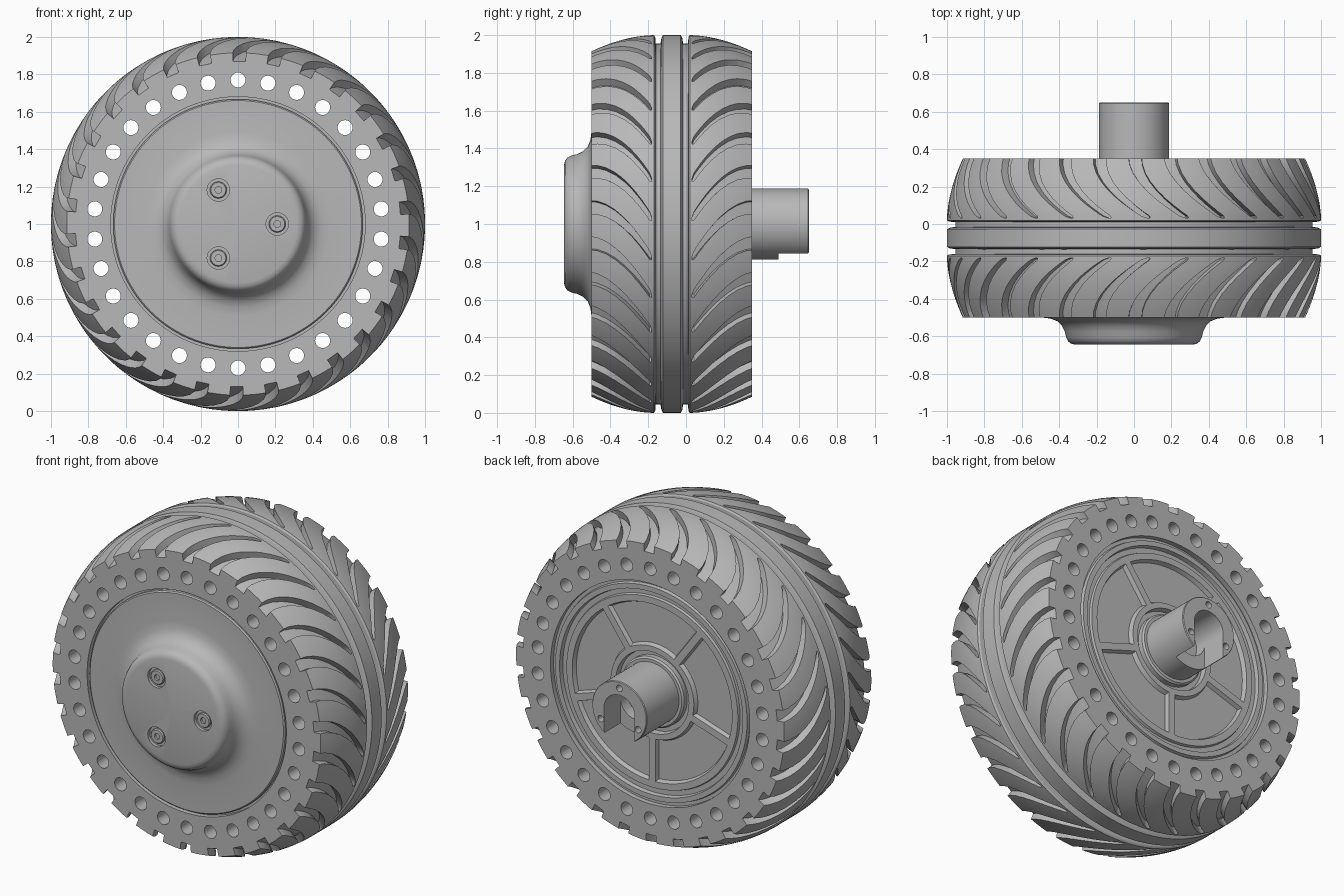
import bpy
import bmesh
from math import sin, cos, asin, radians, pi
from mathutils import Vector

default = bpy.data.objects.get("Cube")
if default:
    bpy.data.objects.remove(default, do_unlink=True)

grey = bpy.data.materials.new("plain_grey")
grey.use_nodes = True
colour = (0.48, 0.48, 0.48, 1)
grey.diffuse_color = colour
grey.node_tree.nodes["Principled BSDF"].inputs["Base Color"].default_value = colour

MID = -0.075      # middle plane of the tyre
HALF = 0.425      # half width of the tyre
COUNT = 30        # tread blocks and side holes


def polar(r, a, y, cx=0, cz=1):
    return Vector((cx + r * cos(a), y, cz + r * sin(a)))


def finish(name, bm):
    bmesh.ops.recalc_face_normals(bm, faces=bm.faces)
    mesh = bpy.data.meshes.new(name)
    bm.to_mesh(mesh)
    bm.free()
    mesh.materials.append(grey)
    obj = bpy.data.objects.new(name, mesh)
    bpy.context.collection.objects.link(obj)
    return obj


def lathe(name, profile, steps=96, cx=0, cz=1, closed=False):
    """Spin (radius, y) points around an axis along y."""
    bm = bmesh.new()
    verts = [bm.verts.new((cx + r, y, cz)) for r, y in profile]
    edges = [bm.edges.new(pair) for pair in zip(verts, verts[1:])]
    if closed:
        edges.append(bm.edges.new((verts[-1], verts[0])))
    bmesh.ops.spin(bm, geom=verts + edges, cent=(cx, 0, cz), axis=(0, 1, 0),
                   angle=2 * pi, steps=steps)
    bmesh.ops.remove_doubles(bm, verts=bm.verts, dist=0.00001)
    return finish(name, bm)


def loft(bm, loops):
    """Bridge equal loops of points into a closed solid."""
    rings = [[bm.verts.new(p) for p in loop] for loop in loops]
    n = len(rings[0])
    for a, b in zip(rings, rings[1:]):
        for i in range(n):
            j = (i + 1) % n
            bm.faces.new((a[i], a[j], b[j], b[i]))
    bm.faces.new(rings[0])
    bm.faces.new(rings[-1])


def rod(bm, r, y0, y1, cx=0, cz=1, n=24):
    loft(bm, [[polar(r, 2 * pi * i / n, y, cx, cz) for i in range(n)] for y in (y0, y1)])


def cut(obj, bm):
    cutter = finish("cutter", bm)
    cutter.hide_render = True
    mod = obj.modifiers.new("cut", "BOOLEAN")
    mod.operation = "DIFFERENCE"
    mod.solver = "EXACT"
    mod.object = cutter
    bpy.context.view_layer.objects.active = obj
    bpy.ops.object.modifier_apply(modifier=mod.name)
    bpy.data.objects.remove(cutter, do_unlink=True)


def crown(u):
    """Tread radius at distance u from the middle plane."""
    return 1 - 0.085 * (max(u - 0.095, 0) / 0.33) ** 1.8


# Tyre: centre rib, two channels and crowned shoulders
half = [(1, 0.047), (0.985, 0.055), (0.955, 0.06), (0.955, 0.085), (0.99, 0.088)]
half += [(crown(u), u) for u in [0.095 + 0.033 * i for i in range(11)]]
half += [(0.68, HALF)]
profile = [(r, MID - u) for r, u in reversed(half)] + [(r, MID + u) for r, u in half]
tyre = lathe("tyre", profile, 180, closed=True)

# Swept tread grooves, narrow and rounded at the middle
bm = bmesh.new()
for side in (-1, 1):
    for k in range(COUNT):
        start = radians(1.6 + 360 / COUNT * k)
        loops = []
        for t in (0, 0.03, 0.1, 0.2, 0.32, 0.45, 0.6, 0.75, 0.9, 1.03):
            u = 0.108 + (HALF - 0.108) * t
            mid = start + radians(16) * (1 - max(1 - t, 0) ** 1.8)
            w = radians(1.2 + 1.0 * t) * (0.45 if t == 0 else 1)
            floor = crown(u) - 0.045
            y = MID + side * u
            loops.append([polar(floor, mid - w, y), polar(floor, mid + w, y),
                          polar(1.06, mid + w, y), polar(1.06, mid - w, y)])
        loft(bm, loops)
cut(tyre, bm)

# Ring of holes right through the tyre
bm = bmesh.new()
for k in range(COUNT):
    p = polar(0.77, pi / 2 + 2 * pi * k / COUNT, 0)
    rod(bm, 0.04, MID - 0.6, MID + 0.6, p.x, p.z)
cut(tyre, bm)

# Hub: domed cover at the front, stepped rim and flat plate at the back
hub = lathe("hub", [
    (0, -0.645), (0.315, -0.645), (0.335, -0.64), (0.352, -0.628), (0.363, -0.605),
    (0.37, -0.575), (0.385, -0.545), (0.41, -0.52), (0.445, -0.506), (0.49, -0.5),
    (0.66, -0.5), (0.667, -0.493), (0.667, -0.47), (0.69, -0.47), (0.69, 0.32),
    (0.66, 0.32), (0.655, 0.34), (0.625, 0.34), (0.62, 0.315), (0.59, 0.315),
    (0.585, 0.33), (0.25, 0.33), (0.245, 0.295), (0, 0.295)], 120)


def sector(r0, r1, w, y, start):
    """Outline between two spokes of half width w."""
    pts = []
    for r, flip in ((r1, False), (r0, True)):
        a, b = start + asin(w / r), start + 2 * pi / 5 - asin(w / r)
        arc = [a + (b - a) * i / 12 for i in range(13)]
        pts += [polar(r, x, y) for x in (reversed(arc) if flip else arc)]
    return pts


# Five sloped pockets between the spokes
bm = bmesh.new()
for k in range(5):
    start = radians(54 + 72 * k)
    loft(bm, [sector(0.295, 0.535, 0.03, 0.305, start),
              sector(0.28, 0.55, 0.018, 0.34, start)])
cut(hub, bm)

# Cover screws in round recesses
bm = bmesh.new()
seats = [polar(0.21, 2 * pi * k / 3, 0) for k in range(3)]
for p in seats:
    rod(bm, 0.06, -0.7, -0.625, p.x, p.z, 32)
cut(hub, bm)
screws = []
for p in seats:
    screw = lathe("cover_screw", [(0, -0.62), (0.045, -0.62), (0.045, -0.634),
                                  (0.04, -0.64), (0.018, -0.64), (0.018, -0.626),
                                  (0, -0.626)], 24, p.x, p.z)
    screws.append(screw)

# Axle with a bore, a slot open at the bottom and three screw holes
axle = lathe("axle", [(0, 0.27), (0.187, 0.27), (0.187, 0.645), (0.183, 0.65), (0, 0.65)], 64)
bm = bmesh.new()
rod(bm, 0.105, 0.42, 0.7, n=40)
cut(axle, bm)
bm = bmesh.new()
loft(bm, [[(x, y, z) for x, z in ((-0.103, 0.7), (0.103, 0.7), (0.103, 1), (-0.103, 1))]
          for y in (0.49, 0.7)])
cut(axle, bm)
bm = bmesh.new()
for k in range(3):
    p = polar(0.147, pi / 2 + 2 * pi * k / 3, 0)
    rod(bm, 0.02, 0.55, 0.7, p.x, p.z, 16)
cut(axle, bm)

# Collar around the foot of the axle
collar = lathe("axle_collar", [(0.18, 0.28), (0.215, 0.28), (0.215, 0.325),
                               (0.205, 0.335), (0.18, 0.335)], 64, closed=True)

# Smooth shading with sharp edges kept
for obj in [tyre, hub, axle, collar] + screws:
    bpy.ops.object.select_all(action="DESELECT")
    obj.select_set(True)
    bpy.context.view_layer.objects.active = obj
    bpy.ops.object.shade_smooth_by_angle(angle=radians(30))
